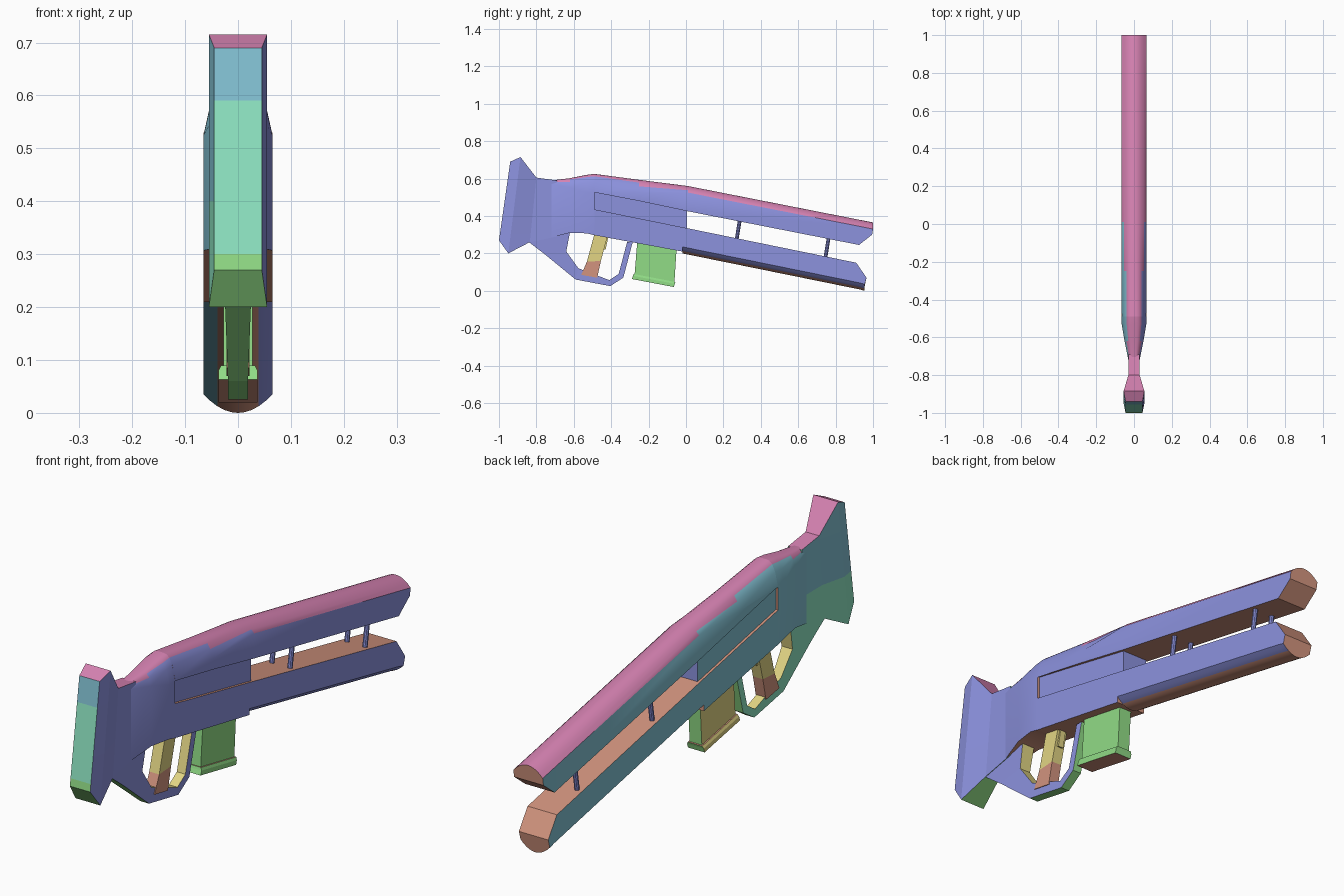
import bpy, bmesh, math
from mathutils import Vector

if "Cube" in bpy.data.objects:
    bpy.data.objects.remove(bpy.data.objects["Cube"])

# Palette
def lin(c):
    c /= 255
    return c / 12.92 if c < 0.04045 else ((c + 0.055) / 1.055) ** 2.4

COLS = {"violet_blue": (140, 146, 222), "soft_teal": (130, 192, 210), "pink": (214, 130, 178),
        "salmon": (210, 148, 126), "mint": (142, 228, 194), "green": (145, 220, 134),
        "yellow": (226, 213, 132)}
MATS = []
for n, c in COLS.items():
    m = bpy.data.materials.new(n)
    m.diffuse_color = (*[lin(v) for v in c], 1)
    m.use_nodes = True
    m.node_tree.nodes["Principled BSDF"].inputs["Base Color"].default_value = m.diffuse_color
    MATS.append(m)
BLUE, TEAL, PINK, SALMON, MINT, GREEN, YELLOW = range(7)


def loft(name, stations, right=BLUE, left=TEAL, top=PINK, bottom=SALMON, ends=SALMON,
         cuts=(), rule=None, crowned=False):
    """Skin cross-sections: (y_bottom, z_bottom, y_top, z_top, half_width, bottom_crown, top_crown, power)."""
    n = 10 if crowned else 1
    bm = bmesh.new()
    rings = []
    for s in stations:
        yb, zb, yt, zt, w, db, dt, p = (tuple(s) + (0, 0, 2))[:8] if len(s) == 5 else s
        ts = [-1 + 2 * i / n for i in range(n + 1)]
        ring = [bm.verts.new((t * w, yb, zb + db * abs(t) ** p)) for t in ts]
        ring += [bm.verts.new((t * w, yt, zt - dt * abs(t) ** p)) for t in reversed(ts)]
        rings.append(ring)
    k = 2 * n + 2
    for a, b in zip(rings, rings[1:]):
        for i in range(k):
            j = (i + 1) % k
            f = bm.faces.new((a[i], a[j], b[j], b[i]))
            f.material_index = bottom if i < n else right if i == n else top if i < k - 1 else left
    for r in (rings[0], rings[-1]):
        bm.faces.new(r).material_index = ends
    bmesh.ops.recalc_face_normals(bm, faces=bm.faces[:])
    for z in cuts:
        bmesh.ops.bisect_plane(bm, geom=bm.verts[:] + bm.edges[:] + bm.faces[:],
                               plane_co=(0, 0, z), plane_no=(0, 0, 1))
    bm.normal_update()
    for f in bm.faces:
        if crowned and f.material_index == top and f.normal.z < 0.55 and abs(f.normal.x) > 0.5:
            f.material_index = right if f.normal.x > 0 else left
        if rule:
            m = rule(f.calc_center_median(), f.normal)
            if m is not None:
                f.material_index = m
        f.smooth = crowned
    me = bpy.data.meshes.new(name)
    bm.to_mesh(me)
    bm.free()
    for m in MATS:
        me.materials.append(m)
    if crowned:
        me.set_sharp_from_angle(angle=math.radians(30))
    ob = bpy.data.objects.new(name, me)
    bpy.context.collection.objects.link(ob)
    return ob


# Shoulder stock, banded by height on the butt plate
def stock_rule(c, n):
    if n.y < -0.7 and abs(n.x) < 0.5:
        return TEAL if c.z > 0.59 else MINT if c.z > 0.3 else GREEN
    if n.x < -0.5 and c.z < 0.4:
        return MINT

loft("stock", [(-1.0, .27, -.94, .69, .045), (-.95, .20, -.885, .715, .055),
               (-.835, .26, -.80, .605, .03), (-.69, .29, -.69, .59, .03)],
     bottom=GREEN, ends=MINT, cuts=(.59, .4, .3), rule=stock_rule)

# Receiver behind the slot
loft("receiver", [(-.72, .285, -.72, .59, .03, 0, .02, 4), (-.62, .31, -.62, .602, .05, 0, .05, 4),
                  (-.53, .307, -.53, .62, .065, 0, .095, 4), (-.49, .297, -.49, .625, .065, 0, .1, 4)],
     crowned=True)

# Upper and lower rails
loft("upper_rail", [(-.49, .53, -.49, .625, .065, 0, .099, 4), (-.25, .48, -.25, .593, .065, 0, .068, 3),
                    (.01, .425, .01, .56, .065, 0, .035, 2), (.925, .245, .935, .378, .065, 0, .035, 2),
                    (.995, .30, 1.0, .365, .065, 0, .035, 2)], crowned=True)
loft("receiver_floor", [(-.49, .297, -.49, .435, .065), (-.02, .21, -.02, .34, .065)], top=SALMON)
loft("lower_rail", [(-.02, .2, -.02, .34, .065, .035, 0, 2), (.925, .008, .91, .15, .065, .035, 0, 2),
                    (.955, 0, .965, .07, .065, .035, 0, 2)], top=SALMON, crowned=True)

# Recessed panel between the rails
loft("slot_panel", [(-.5, .42, -.5, .54, .055), (.005, .33, .005, .435, .055)], ends=BLUE)

# Link posts between the rails
for i, (y, zb, zt) in enumerate([(.27, .27, .38), (.745, .175, .285)]):
    for side in (-1, 1):
        a, b = Vector((side * .04, y, zb)), Vector((side * .04, y + .018, zt))
        bpy.ops.mesh.primitive_cylinder_add(vertices=10, radius=.01, depth=(b - a).length,
                                            location=(a + b) / 2)
        ob = bpy.context.object
        ob.name = f"link_post_{i}_{'left' if side < 0 else 'right'}"
        ob.rotation_euler = (b - a).to_track_quat('Z', 'Y').to_euler()
        ob.data.materials.append(MATS[BLUE])

# Trigger guard loop running from the stock to the receiver
loft("guard_loop", [(-.84, .26, -.62, .315, .028), (-.755, .195, -.64, .21, .024),
                    (-.59, .06, -.575, .12, .019), (-.405, .025, -.41, .057, .019),
                    (-.335, .07, -.36, .09, .019), (-.285, .26, -.315, .26, .019)],
     left=MINT, top=YELLOW, bottom=GREEN, ends=BLUE)

# Grip inside the loop, with a salmon foot, and the trigger
loft("grip", [(-.485, .32, -.415, .31, .022), (-.53, .155, -.455, .16, .022), (-.56, .085, -.475, .07, .022)],
     YELLOW, YELLOW, YELLOW, YELLOW, SALMON,
     rule=lambda c, n: SALMON if c.z < .157 else None)
loft("trigger", [(-.45, .3, -.415, .29, .012), (-.45, .225, -.43, .22, .012)],
     YELLOW, YELLOW, YELLOW, YELLOW, YELLOW)

# Magazine and base plate
loft("magazine", [(-.26, .27, -.05, .23, .027), (-.275, .085, -.062, .043, .027)],
     GREEN, YELLOW, GREEN, GREEN, SALMON)
loft("magazine_base", [(-.28, .09, -.056, .047, .032), (-.283, .08, -.06, .037, .037),
                       (-.29, .063, -.065, .02, .037)],
     GREEN, YELLOW, GREEN, GREEN, SALMON)
